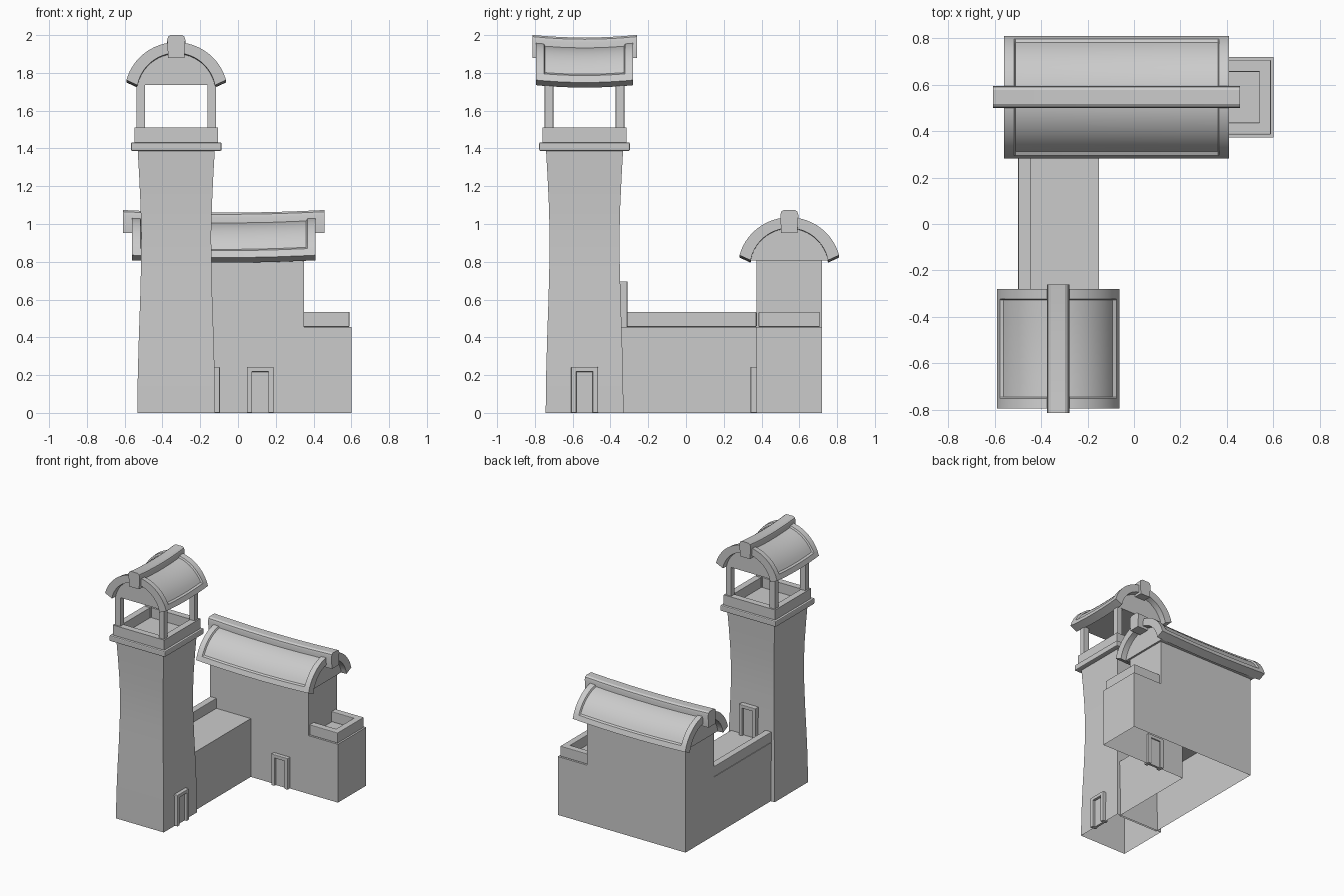
import bpy, bmesh, math
from mathutils import Matrix, Vector

if "Cube" in bpy.data.objects:
    bpy.data.objects.remove(bpy.data.objects["Cube"])

TX, TY = -0.327, -0.537      # tower axis
HX, HY = -0.075, 0.547       # house roof centre


def finish(name, bm, bevel=0, smooth=False, closed=True):
    if closed:
        bmesh.ops.recalc_face_normals(bm, faces=bm.faces)
    me = bpy.data.meshes.new(name)
    bm.to_mesh(me)
    bm.free()
    ob = bpy.data.objects.new(name, me)
    bpy.context.collection.objects.link(ob)
    if bevel:
        m = ob.modifiers.new("bevel", 'BEVEL')
        m.width, m.segments = bevel, 2
    if smooth:
        bpy.ops.object.select_all(action='DESELECT')
        ob.select_set(True)
        bpy.context.view_layer.objects.active = ob
        bpy.ops.object.shade_smooth_by_angle(angle=math.radians(30))
    return ob


def box(name, x0, x1, y0, y1, z0, z1, bevel=0):
    bm = bmesh.new()
    bmesh.ops.create_cube(bm, size=1)
    for v in bm.verts:
        v.co = Vector(((x0 + x1) / 2 + v.co.x * (x1 - x0),
                       (y0 + y1) / 2 + v.co.y * (y1 - y0),
                       (z0 + z1) / 2 + v.co.z * (z1 - z0)))
    return finish(name, bm, bevel)


def loft(name, rings, cap0=False, cap1=False, **kw):
    """Skin closed rings of equal length, with optional flat caps."""
    bm = bmesh.new()
    vs = [[bm.verts.new(p) for p in r] for r in rings]
    n = len(rings[0])
    for a, b in zip(vs, vs[1:]):
        for i in range(n):
            j = (i + 1) % n
            bm.faces.new((a[i], a[j], b[j], b[i]))
    if cap0:
        bm.faces.new(vs[0][::-1])
    if cap1:
        bm.faces.new(vs[-1])
    return finish(name, bm, **kw)


def rect(x0, x1, y0, y1, z):
    return [(x0, y0, z), (x1, y0, z), (x1, y1, z), (x0, y1, z)]


def square(h, z):
    return rect(TX - h, TX + h, TY - h, TY + h, z)


def arc(half, rise, z0, fracs):
    r = (half * half + rise * rise) / (2 * rise)
    a = math.asin(min(1, half / r))
    return [(r * math.sin(-a + 2 * a * f), z0 + rise - r + r * math.cos(-a + 2 * a * f)) for f in fracs]


def roof(name, cx, cy, z, length, ridge, along_x):
    """Vaulted roof with recessed panel, gable fill and sagging ridge beam."""
    h = length / 2
    place = Matrix.Translation((cx, cy, z)) @ (Matrix.Rotation(math.pi / 2, 4, 'Z') if along_x else Matrix())
    sag = lambda t: 0.013 * ((t / h) ** 2 - 1)
    N = 20
    fr = [0, 0.055, 0.07] + [0.07 + 0.86 * i / N for i in range(1, N)] + [0.93, 0.945, 1]
    outer, inner = arc(0.264, 0.2, 0.027, fr), arc(0.205, 0.17, 0.0, fr)
    low = arc(0.252, 0.188, 0.027, fr)
    rim = 0.043
    stations = [(-h, 0), (-h + rim, 0)]
    stations += [(t * (h - rim - 0.006), 1) for t in (-1, -.6, -.2, .2, .6, 1)]
    stations += [(h - rim, 0), (h, 0)]
    n = len(fr)
    bm = bmesh.new()
    rings = []
    for t, rec in stations:
        top = [low[i] if rec and 2 <= i <= n - 3 else outer[i] for i in range(n)]
        prof = top + inner[::-1]
        rings.append([bm.verts.new(place @ Vector((u, t, w + sag(t)))) for u, w in prof])
    for a, b in zip(rings, rings[1:]):
        for i in range(2 * n):
            j = (i + 1) % (2 * n)
            bm.faces.new((a[i], a[j], b[j], b[i]))
    for r in (rings[0], rings[-1]):
        for i in range(n - 1):
            bm.faces.new((r[i], r[i + 1], r[2 * n - 2 - i], r[2 * n - 1 - i]))
    finish(name, bm, smooth=True)
    # gable infill set back from the arch ends
    loft(name + "_gable", [[place @ Vector((u, t, w)) for u, w in inner]
                           for t in (-h + 0.045, h - 0.045)], True, True)
    # ridge beam
    prof = [(-.043, .145), (.043, .145), (.048, .24), (.043, .257), (.03, .266),
            (-.03, .266), (-.043, .257), (-.048, .24)]
    loft(name + "_ridge_beam", [[place @ Vector((u, k * ridge / 2, w + 0.014 * (k * k - 1) * (w > .2)))
                                 for u, w in prof] for k in (-1, -.75, -.5, -.25, 0, .25, .5, .75, 1)],
         True, True, smooth=True)


def door(name, pos, angle):
    """Doorway facing -y before rotation: two jambs, lintel, recessed leaf."""
    m = Matrix.Translation(pos) @ Matrix.Rotation(angle, 4, 'Z')
    parts = [box(name + "_frame_left", -.071, -.043, -.028, .02, 0, .244, .004),
             box(name + "_frame_right", .043, .071, -.028, .02, 0, .244, .004),
             box(name + "_lintel", -.05, .05, -.028, .02, .217, .244, .004),
             box(name + "_leaf", -.045, .045, -.008, .01, 0, .22)]
    for ob in parts:
        ob.data.transform(m)


# tower shaft with a gentle waist, open underneath
shaft = [(0, .206), (.2, .2035), (.4, .198), (.6, .191), (.8, .186), (.95, .185), (1.1, .189), (1.25, .196), (1.39, .204)]
loft("tower_shaft", [square(h, z) for z, h in shaft], cap1=True, smooth=True)

# belfry: ledge, hollow parapet, four posts, roof
box("tower_ledge", TX - .24, TX + .24, TY - .24, TY + .24, 1.387, 1.432, .007)
loft("tower_parapet", [square(.222, 1.43), square(.222, 1.51), square(.172, 1.51), square(.172, 1.43)])
for i, sx in enumerate((-1, 1)):
    for j, sy in enumerate((-1, 1)):
        px, py = TX + sx * .188, TY + sy * .188
        box(f"belfry_post_{i}{j}", px - .023, px + .023, py - .023, py + .023, 1.43, 1.75, .004)
roof("tower_roof", TX, TY, 1.735, 0.515, 0.553, False)

# house and wing walls: L-shaped shell, open underneath
L = [(-.5, .72), (-.5, -.345), (-.15, -.345), (-.15, .372), (.602, .372), (.602, .72)]
loft("lower_walls", [[(x, y, z) for x, y in L] for z in (0, .455)], closed=False)
for nm, r in (("wing_deck", (-.5, -.15, -.345, .372)), ("annex_deck", (.35, .602, .372, .72))):
    bm = bmesh.new()
    bm.faces.new([bm.verts.new(p) for p in rect(*r, .455)])
    finish(nm, bm, closed=False)
loft("house_upper_walls", [rect(-.5, .35, .372, .72, z) for z in (.455, .83)], closed=False)
roof("house_roof", HX, HY, 0.808, 0.97, 1.065, True)

# parapets of wing and annex
box("wing_parapet", -.498, -.445, -.345, .372, .455, .535, .004)
box("annex_parapet_front", .345, .59, .385, .437, .455, .535, .004)
box("annex_parapet_back", .345, .59, .655, .707, .455, .535, .004)
box("annex_parapet_end", .54, .59, .385, .707, .455, .535, .004)

# doors: house front, tower side, tower onto the wing deck
door("house_door", (.118, .37, 0), 0)
door("tower_door", (TX + .203, TY, 0), math.pi / 2)
door("deck_door", (-.31, TY + .199, .452), math.pi)
